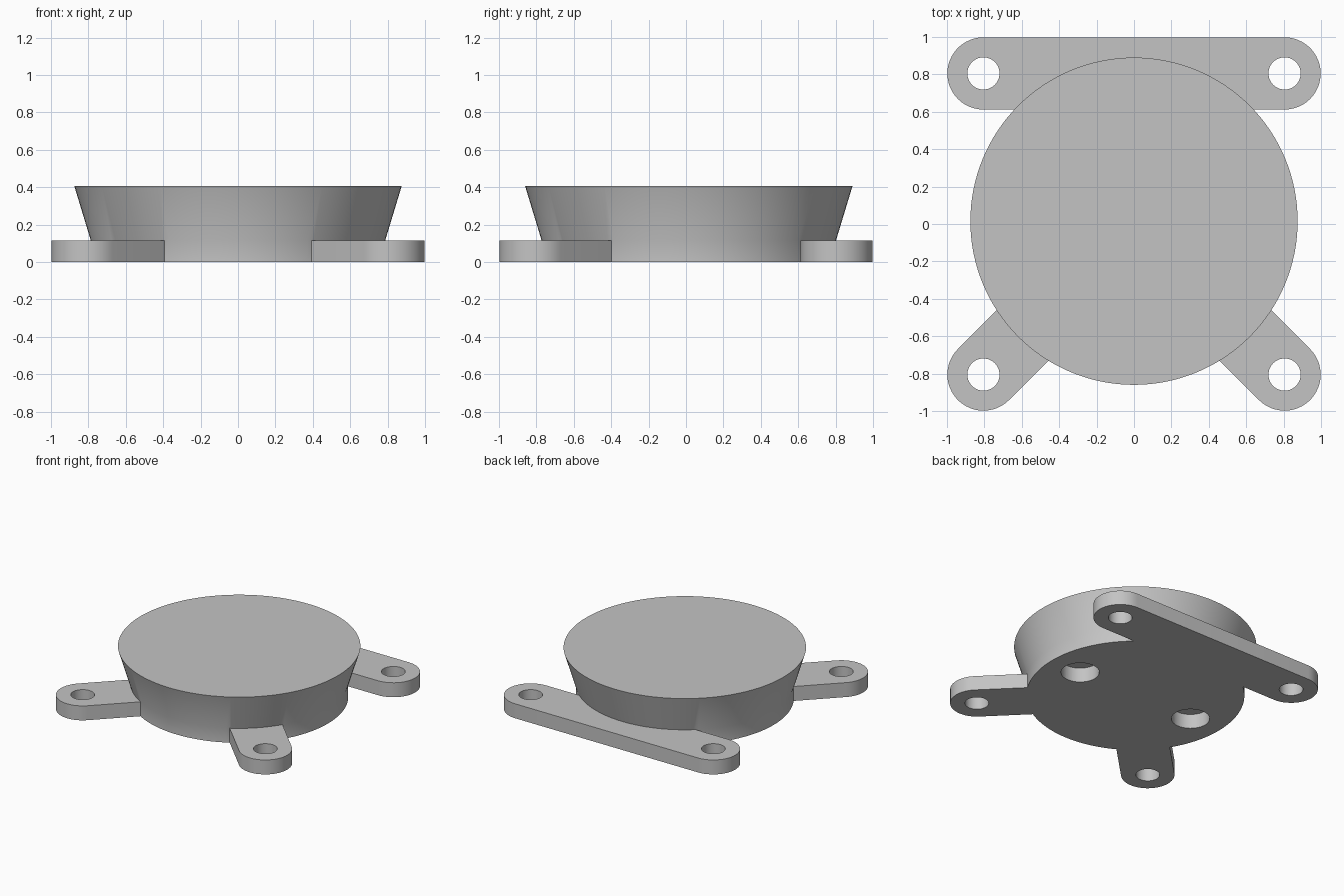
import bpy, bmesh
from math import pi, sin, cos, atan2

cube = bpy.data.objects.get("Cube")
if cube:
    bpy.data.objects.remove(cube, do_unlink=True)

PLATE = 0.115      # thickness of the mounting plates
HEIGHT = 0.405
CORNER = 0.805     # screw hole offset from the centre
LUG = 0.193        # rounded end radius
DISC_Y = 0.015

grey = bpy.data.materials.new("light grey")
grey.use_nodes = True
colour = (0.55, 0.55, 0.55, 1)
grey.diffuse_color = colour
grey.node_tree.nodes["Principled BSDF"].inputs["Base Color"].default_value = colour


def loft(name, rings):
    """Closed solid through a stack of rings with matching point counts."""
    bm = bmesh.new()
    loops = [[bm.verts.new(p) for p in ring] for ring in rings]
    n = len(loops[0])
    for low, high in zip(loops, loops[1:]):
        for i in range(n):
            j = (i + 1) % n
            bm.faces.new((low[i], low[j], high[j], high[i]))
    bm.faces.new(loops[0][::-1])
    bm.faces.new(loops[-1])
    mesh = bpy.data.meshes.new(name)
    bm.to_mesh(mesh)
    bm.free()
    mesh.materials.append(grey)
    ob = bpy.data.objects.new(name, mesh)
    bpy.context.collection.objects.link(ob)
    return ob


def circle(x, y, z, r, n):
    return [(x + r * cos(2 * pi * i / n), y + r * sin(2 * pi * i / n), z) for i in range(n)]


def cylinder(name, x, y, r, z0, z1, n=48):
    return loft(name, [circle(x, y, z, r, n) for z in (z0, z1)])


def capsule(name, start, end, r, n=24):
    """Plate with two round ends."""
    heading = atan2(end[1] - start[1], end[0] - start[0])
    outline = []
    for centre, turn in ((end, -pi / 2), (start, pi / 2)):
        for i in range(n + 1):
            a = heading + turn + pi * i / n
            outline.append((centre[0] + r * cos(a), centre[1] + r * sin(a)))
    return loft(name, [[(x, y, z) for x, y in outline] for z in (0, PLATE)])


def combine(target, other, operation):
    mod = target.modifiers.new("combine", "BOOLEAN")
    mod.operation = operation
    mod.solver = "EXACT"
    mod.object = other
    bpy.context.view_layer.objects.active = target
    bpy.ops.object.modifier_apply(modifier=mod.name)
    bpy.data.objects.remove(other, do_unlink=True)


# Flared disc: straight foot, then a cone up to the flat top
body = loft("mounting_disc", [circle(0, DISC_Y, z, r, 128) for z, r in
                              ((0, 0.787), (PLATE, 0.787), (HEIGHT, 0.875))])

# Rear bar and two diagonal front lugs
combine(body, capsule("rear_bar", (-CORNER, CORNER), (CORNER, CORNER), LUG), "UNION")
for side in (-1, 1):
    lug = capsule("front_lug", (side * 0.45, -0.45), (side * CORNER, -CORNER), LUG)
    combine(body, lug, "UNION")

# Screw holes through the plates, blind pockets under the disc
for side in (-1, 1):
    for y in (-CORNER, CORNER):
        combine(body, cylinder("screw_hole", side * CORNER, y, 0.086, -0.1, 0.2), "DIFFERENCE")
    combine(body, cylinder("pocket", side * 0.52, DISC_Y, 0.138, -0.1, PLATE), "DIFFERENCE")

bpy.ops.object.select_all(action="DESELECT")
body.select_set(True)
bpy.context.view_layer.objects.active = body
bpy.ops.object.shade_smooth_by_angle(angle=pi / 6)
